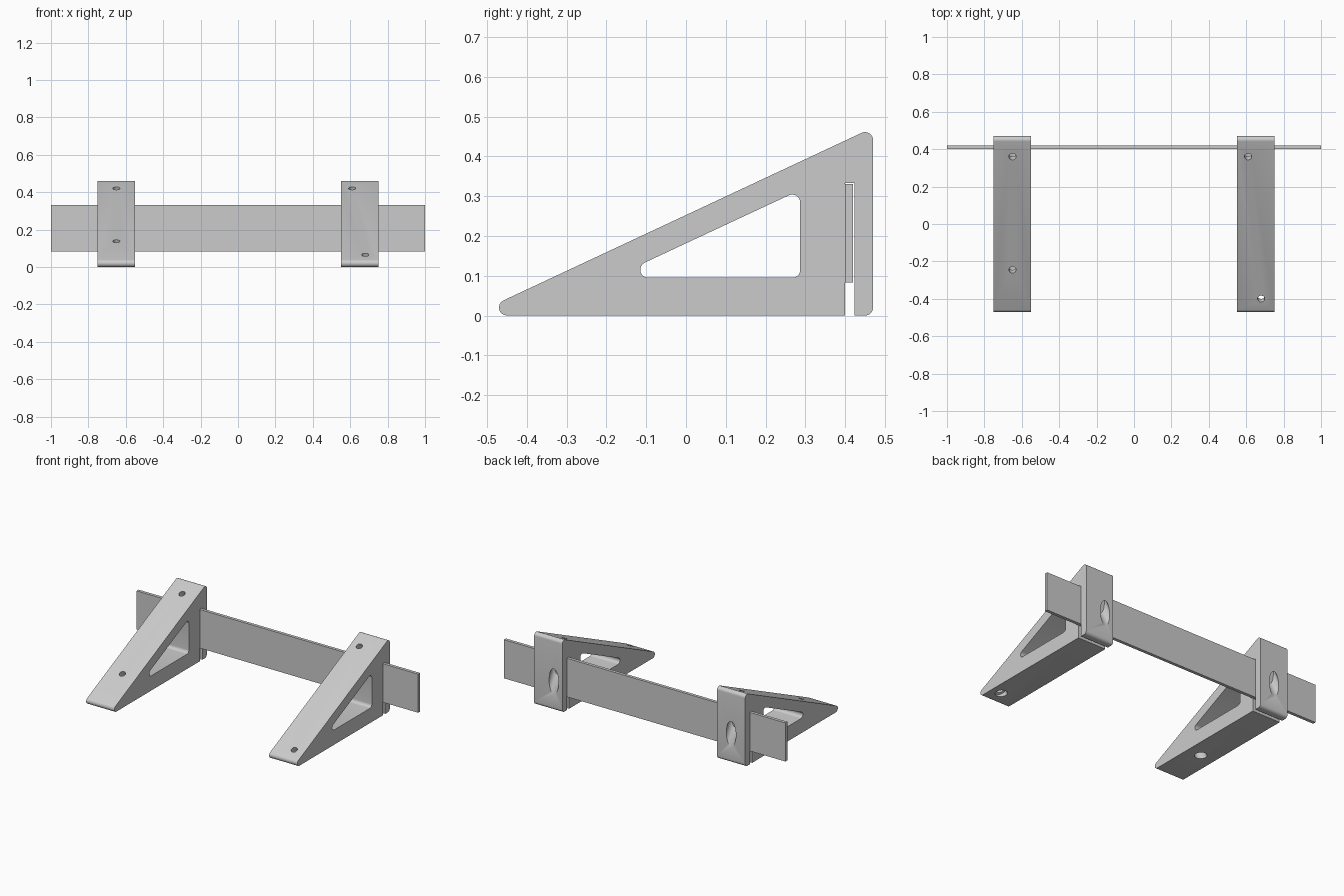
import bpy, bmesh
from math import sin, cos, radians, atan2, degrees
from mathutils import Vector

cube = bpy.data.objects.get("Cube")
if cube:
    bpy.data.objects.remove(cube, do_unlink=True)

grey = bpy.data.materials.new("light grey")
grey.use_nodes = True
colour = (0.6, 0.6, 0.6, 1)
grey.diffuse_color = colour
grey.node_tree.nodes["Principled BSDF"].inputs["Base Color"].default_value = colour

R = 0.02                      # corner radius
SLOPE = atan2(0.421, 0.9)     # tilt of the sloping edge
LEAN = 90 + degrees(SLOPE)    # angle of the slope's normal
DRILL = Vector((0, sin(SLOPE), -cos(SLOPE)))


def new_object(name, bm):
    bmesh.ops.recalc_face_normals(bm, faces=bm.faces[:])
    mesh = bpy.data.meshes.new(name)
    bm.to_mesh(mesh)
    bm.free()
    mesh.materials.append(grey)
    ob = bpy.data.objects.new(name, mesh)
    bpy.context.collection.objects.link(ob)
    return ob


def arc(centre, start, end, steps=8):
    angles = [radians(start + (end - start) * i / steps) for i in range(steps + 1)]
    return [(centre[0] + R * cos(a), centre[1] + R * sin(a)) for a in angles]


def rounded_wedge(toe, heel, top, notch=()):
    return (arc(toe, LEAN, 270) + list(notch)
            + arc(heel, 270, 360) + arc(top, 0, LEAN))


def extrude_profile(name, profile, x, width):
    bm = bmesh.new()
    face = bm.faces.new([bm.verts.new((x - width / 2, y, z)) for y, z in profile])
    side = bmesh.ops.extrude_face_region(bm, geom=[face])
    verts = [v for v in side["geom"] if isinstance(v, bmesh.types.BMVert)]
    bmesh.ops.translate(bm, verts=verts, vec=(width, 0, 0))
    return new_object(name, bm)


def drill_bit(start, near, far, radius):
    bm = bmesh.new()
    bmesh.ops.create_cone(bm, cap_ends=True, segments=32, radius1=radius,
                          radius2=radius, depth=far - near)
    ob = new_object("drill_bit", bm)
    ob.rotation_mode = "QUATERNION"
    ob.rotation_quaternion = DRILL.to_track_quat("Z", "Y")
    ob.location = start + DRILL * (near + far) / 2
    return ob


def cut(ob, cutter):
    cutter.hide_render = True
    mod = ob.modifiers.new("cut", "BOOLEAN")
    mod.operation = "DIFFERENCE"
    mod.solver = "EXACT"
    mod.object = cutter
    bpy.context.view_layer.objects.active = ob
    bpy.ops.object.modifier_apply(modifier=mod.name)
    bpy.data.objects.remove(cutter, do_unlink=True)


def smooth(ob):
    bpy.ops.object.select_all(action="DESELECT")
    ob.select_set(True)
    bpy.context.view_layer.objects.active = ob
    bpy.ops.object.shade_smooth_by_angle(angle=radians(30))


# Wedge outline with the open slot for the rail, and the window inside it
slot = [(0.40, 0), (0.40, 0.333), (0.423, 0.333), (0.423, 0)]
outline = rounded_wedge((-0.45, 0.02), (0.45, 0.02), (0.45, 0.441), slot)
window = rounded_wedge((-0.095, 0.115), (0.267, 0.115), (0.267, 0.284))

# Two brackets, each with two counterbored screw holes square to the slope
brackets = {
    "right_bracket": (-0.65, [(-0.65, 0.36), (-0.65, -0.245)]),
    "left_bracket": (0.65, [(0.61, 0.36), (0.68, -0.40)]),
}
for name, (x, holes) in brackets.items():
    bracket = extrude_profile(name, outline, x, 0.2)
    cut(bracket, extrude_profile("window_cutter", window, x, 0.3))
    for hx, hy in holes:
        start = Vector((hx, hy, 0.2526 + hy * 0.468))
        cut(bracket, drill_bit(start, -0.05, 0.08, 0.019))
        cut(bracket, drill_bit(start, 0.04, 0.5, 0.034))
    smooth(bracket)

# Flat rail held in both slots
rail_profile = [(0.40, 0.083), (0.42, 0.083), (0.42, 0.331), (0.40, 0.331)]
extrude_profile("rail", rail_profile, 0, 2)
